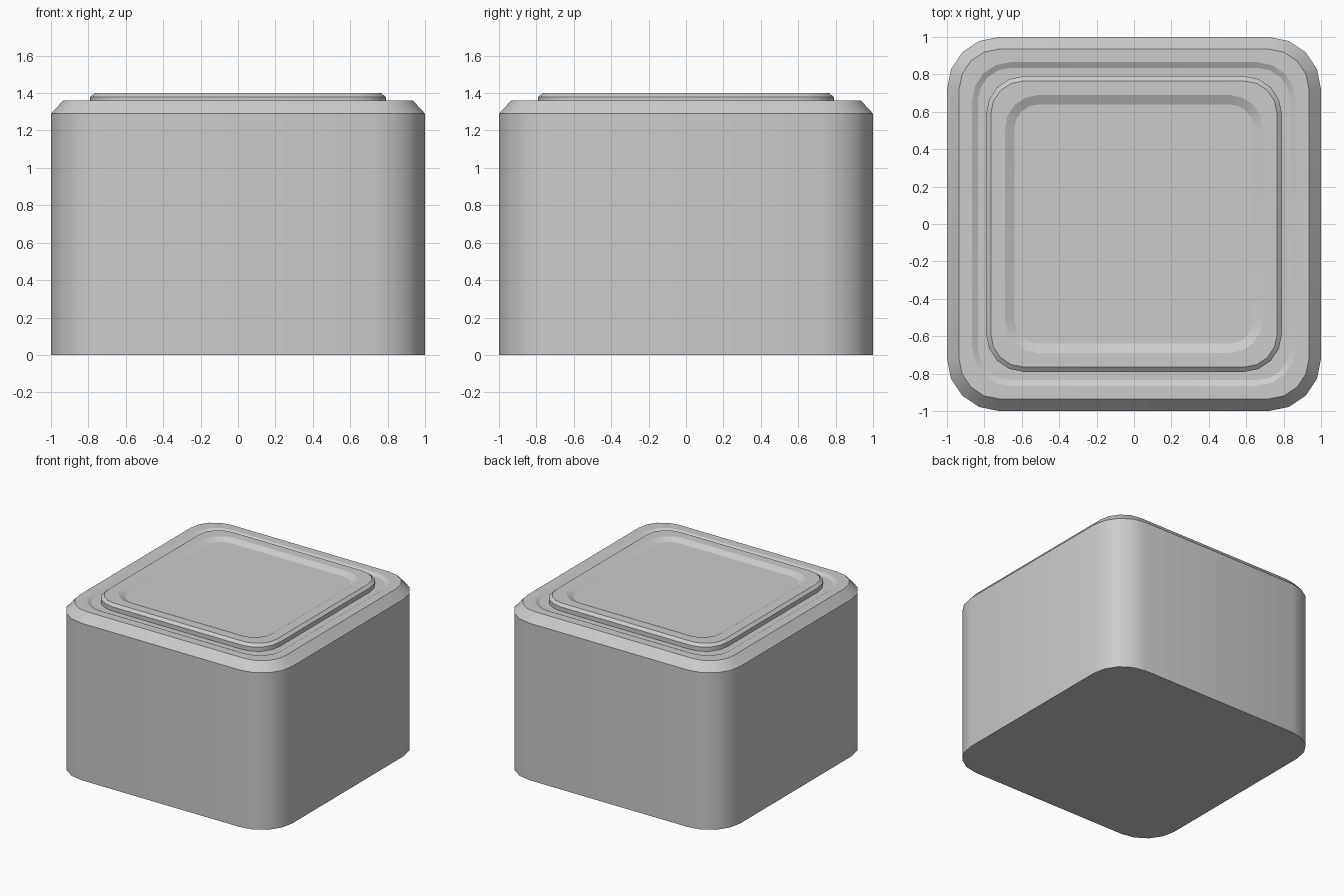
import bpy, bmesh, math

if "Cube" in bpy.data.objects:
    bpy.data.objects.remove(bpy.data.objects["Cube"])

SEG = 4  # segments per rounded corner


def ring(bm, half, start, z):
    """Rounded square: half width, where the straight edge ends, height."""
    r = half - start
    verts = []
    for q in range(4):
        sx, sy = [(1, 1), (-1, 1), (-1, -1), (1, -1)][q]
        for i in range(SEG + 1):
            a = math.pi / 2 * (q + i / SEG)
            verts.append(bm.verts.new((sx * start + r * math.cos(a),
                                       sy * start + r * math.sin(a), z)))
    return verts


def loft(name, profile):
    bm = bmesh.new()
    rings = [ring(bm, *p) for p in profile]
    n = len(rings[0])
    for lo, hi in zip(rings, rings[1:]):
        for i in range(n):
            j = (i + 1) % n
            bm.faces.new((lo[i], lo[j], hi[j], hi[i]))
    bm.faces.new(rings[-1])
    bm.faces.new(rings[0][::-1])
    bmesh.ops.recalc_face_normals(bm, faces=bm.faces)
    mesh = bpy.data.meshes.new(name)
    bm.to_mesh(mesh)
    bm.free()
    obj = bpy.data.objects.new(name, mesh)
    bpy.context.collection.objects.link(obj)
    bpy.ops.object.select_all(action='DESELECT')
    obj.select_set(True)
    bpy.context.view_layer.objects.active = obj
    bpy.ops.object.shade_smooth_by_angle(angle=math.radians(23))
    return obj


# Body: tall block, chamfered rim, shallow sunken seat
loft("key_body", [(1.0, 0.72, 0.0), (1.0, 0.72, 1.29), (0.935, 0.72, 1.36),
                  (0.865, 0.66, 1.36), (0.835, 0.66, 1.345)])

# Cap: raised plate with chamfered edge and dished top
loft("key_cap", [(0.79, 0.59, 1.34), (0.79, 0.59, 1.38), (0.765, 0.59, 1.40),
                 (0.69, 0.51, 1.40), (0.64, 0.51, 1.377)])
